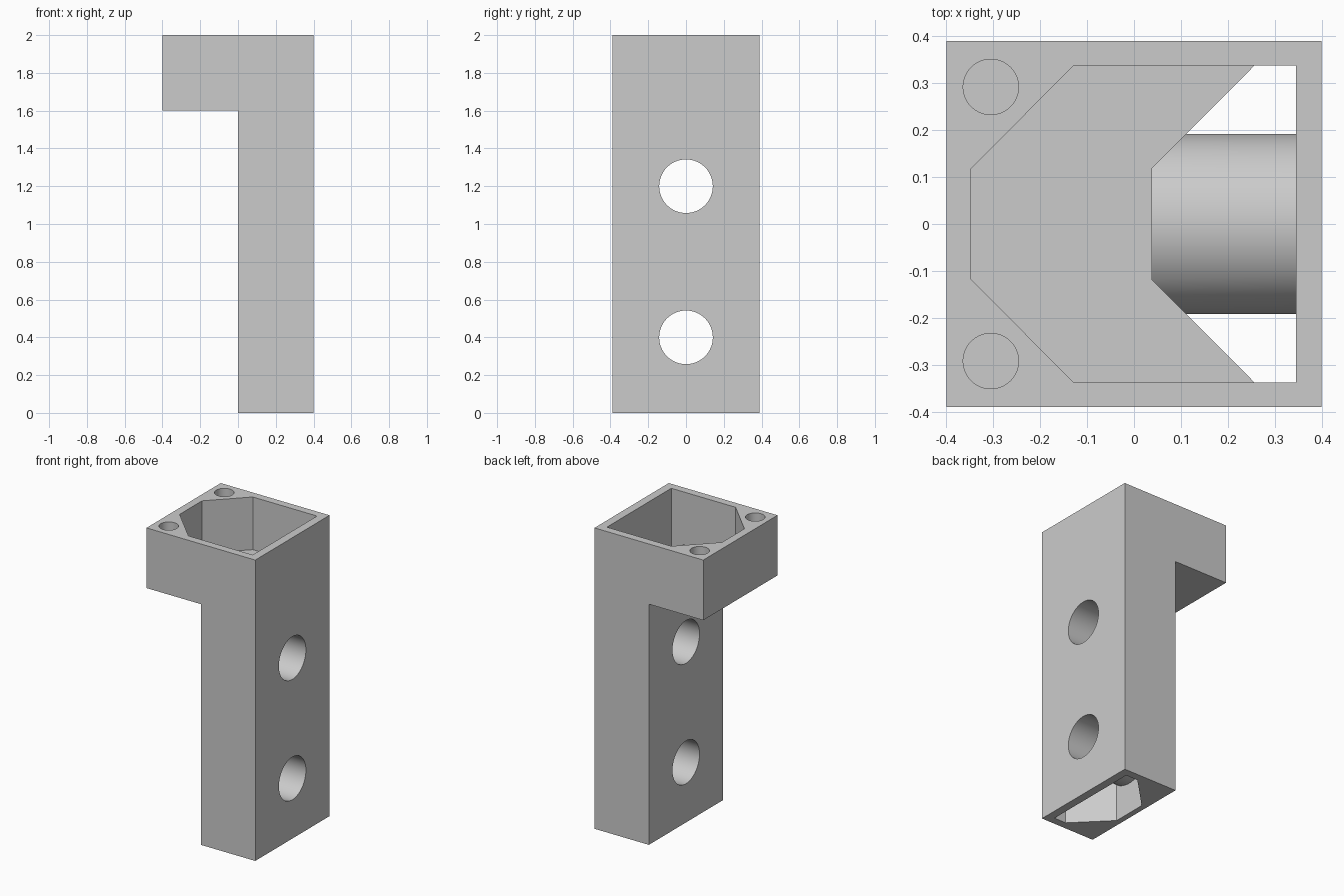
import bpy
import bmesh
import math
from mathutils import Matrix, Vector

if "Cube" in bpy.data.objects:
    bpy.data.objects.remove(bpy.data.objects["Cube"])

HALF_W = 0.39
WALL_Y = 0.338
TUBE_HEIGHTS = (0.4, 1.2)

grey = bpy.data.materials.new("plain grey")
grey.use_nodes = True
COLOUR = (0.6, 0.6, 0.6, 1)
grey.diffuse_color = COLOUR
grey.node_tree.nodes["Principled BSDF"].inputs["Base Color"].default_value = COLOUR


def prism(name, points, direction):
    """Solid made by sweeping a flat outline along a direction."""
    bm = bmesh.new()
    face = bm.faces.new([bm.verts.new(p) for p in points])
    swept = bmesh.ops.extrude_face_region(bm, geom=[face])
    verts = [g for g in swept["geom"] if isinstance(g, bmesh.types.BMVert)]
    bmesh.ops.translate(bm, verts=verts, vec=Vector(direction))
    return finish(name, bm)


def rod(name, radius, length, centre, axis):
    """Round solid along the x or z axis."""
    bm = bmesh.new()
    turn = Matrix.Rotation(math.pi / 2, 4, "Y") if axis == "x" else Matrix()
    bmesh.ops.create_cone(bm, cap_ends=True, segments=64, radius1=radius,
                          radius2=radius, depth=length,
                          matrix=Matrix.Translation(centre) @ turn)
    return finish(name, bm)


def finish(name, bm):
    bmesh.ops.recalc_face_normals(bm, faces=bm.faces)
    mesh = bpy.data.meshes.new(name)
    bm.to_mesh(mesh)
    bm.free()
    mesh.materials.append(grey)
    obj = bpy.data.objects.new(name, mesh)
    bpy.context.collection.objects.link(obj)
    return obj


def combine(body, tool, operation):
    """Apply a boolean to the body and discard the tool."""
    tool.hide_render = True
    mod = body.modifiers.new(tool.name, "BOOLEAN")
    mod.operation = operation
    mod.solver = "EXACT"
    mod.object = tool
    bpy.context.view_layer.objects.active = body
    bpy.ops.object.modifier_apply(modifier=mod.name)
    bpy.data.objects.remove(tool)


def chamfered(left, shoulder, right, z):
    """Pocket outline with both corners on the -x side cut off."""
    half = [(left, 0.118), (shoulder, WALL_Y), (right, WALL_Y)]
    return [(x, y, z) for x, y in half] + [(x, -y, z) for x, y in reversed(half)]


# Post with the overhanging head
outline = [(0, 0), (0.4, 0), (0.4, 2), (-0.4, 2), (-0.4, 1.6), (0, 1.6)]
body = prism("bracket_body", [(x, -HALF_W, z) for x, z in outline],
             (0, 2 * HALF_W, 0))

# Hollow shaft, open at the bottom, and the wide pocket in the head
combine(body, prism("shaft_cutter", chamfered(0.038, 0.257, 0.345, -0.1),
                    (0, 0, 1.9)), "DIFFERENCE")
combine(body, prism("head_cutter", chamfered(-0.347, -0.128, 0.345, 1.65),
                    (0, 0, 0.5)), "DIFFERENCE")

# Cross tubes through the shaft, then their bores
for z in TUBE_HEIGHTS:
    combine(body, rod("cross_tube", 0.192, 0.35, (0.195, 0, z), "x"), "UNION")
for z in TUBE_HEIGHTS:
    combine(body, rod("tube_bore", 0.142, 0.8, (0.2, 0, z), "x"), "DIFFERENCE")

# Blind screw holes in the head corners
for side in (-1, 1):
    combine(body, rod("screw_hole", 0.059, 0.6, (-0.305, side * 0.292, 1.95), "z"),
            "DIFFERENCE")

# Smooth the round surfaces, keep the corners crisp
bpy.ops.object.select_all(action="DESELECT")
body.select_set(True)
bpy.context.view_layer.objects.active = body
bpy.ops.object.shade_smooth_by_angle(angle=math.radians(30))
